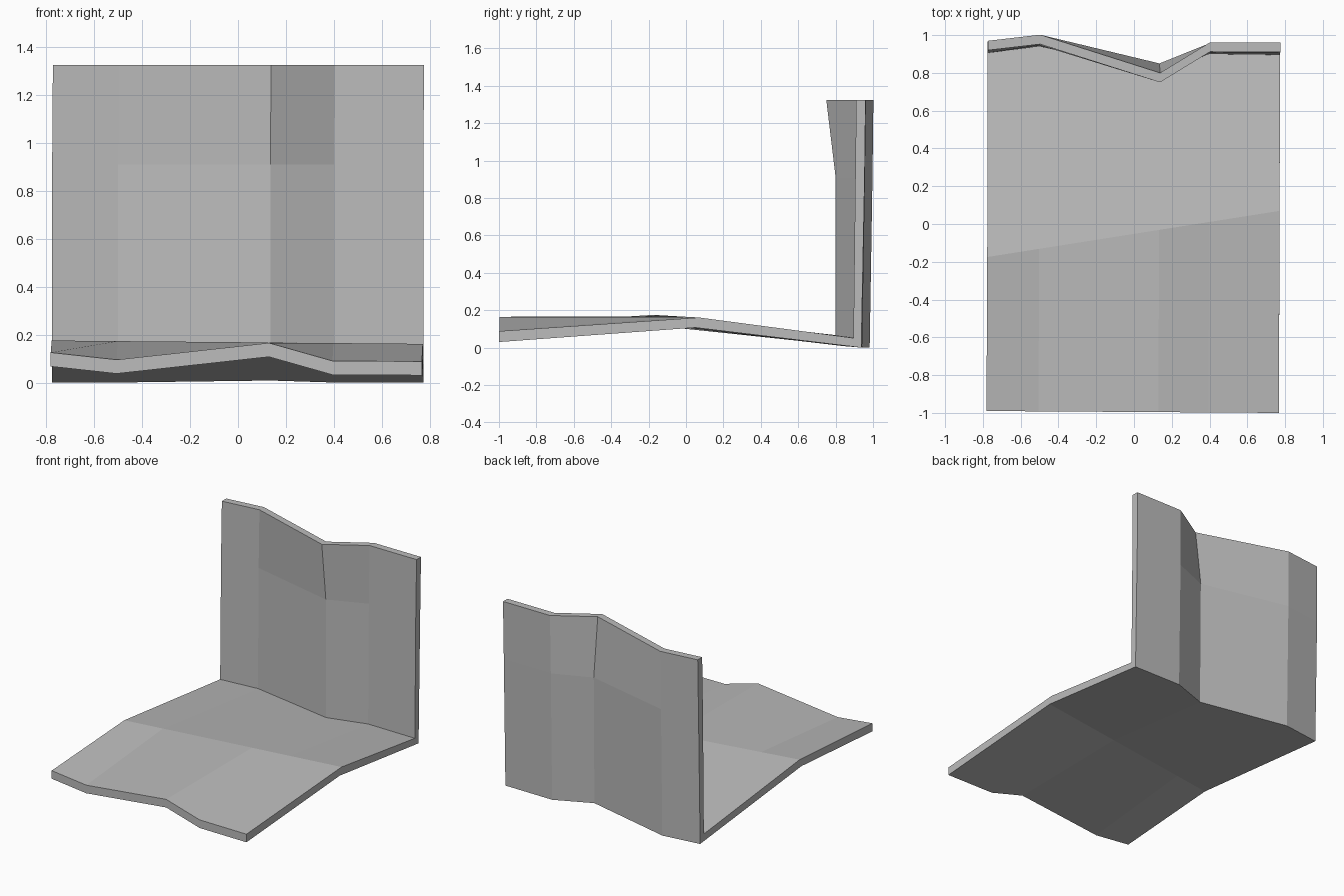
import bpy
import bmesh

cube = bpy.data.objects.get("Cube")
if cube:
    bpy.data.objects.remove(cube, do_unlink=True)

grey = bpy.data.materials.new("plain grey")
grey.use_nodes = True
grey.diffuse_color = (0.5, 0.5, 0.5, 1)
grey.node_tree.nodes["Principled BSDF"].inputs["Base Color"].default_value = (0.5, 0.5, 0.5, 1)

THICK = 0.05
HEIGHT = 1.325
BEND = 0.91   # height where the wall fold starts to lean

# Fold columns: x, floor front height, wall front y at bottom, bend and top
columns = [
    (-0.775, 0.125, 0.905, 0.915, 0.92),
    (-0.50, 0.095, 0.94, 0.947, 0.952),
    (0.135, 0.165, 0.80, 0.80, 0.75),
    (0.40, 0.09, 0.90, 0.907, 0.912),
    (0.773, 0.088, 0.895, 0.905, 0.91),
]


def section(x, front_z, base_y, bend_y, top_y):
    """Closed L-shaped cross-section of the sheet at one fold."""
    t = (x + 0.775) / 1.55
    ridge_y = -0.175 + 0.245 * t
    ridge_z = 0.175 - 0.014 * t
    front_y = -0.99 - 0.01 * t
    corner_z = 0.056 - 0.005 * t + (0.90 - base_y) * 0.13
    drop = THICK + 0.004
    back_z = max(0.0, corner_z - drop - 0.005 + 0.003 * (1 - t))
    return [
        (x - 0.006, front_y, front_z),
        (x - 0.002, ridge_y, ridge_z),
        (x, base_y, corner_z),
        (x, bend_y, BEND),
        (x + 0.003, top_y, HEIGHT),
        (x + 0.003, top_y + THICK, HEIGHT),
        (x, bend_y + THICK, BEND),
        (x, base_y + THICK - 0.008, back_z),
        (x - 0.002, ridge_y - 0.02, ridge_z - drop),
        (x - 0.006, front_y, front_z - 0.058),
    ]


# Folded floor and wall as one sheet
bm = bmesh.new()
rings = [[bm.verts.new(p) for p in section(*c)] for c in columns]
n = len(rings[0])
for a, b in zip(rings, rings[1:]):
    for i in range(n):
        j = (i + 1) % n
        bm.faces.new((a[i], a[j], b[j], b[i]))

# Side edges, one strip of quads each
for ring in (rings[0], rings[-1]):
    for i in range(n // 2 - 1):
        bm.faces.new((ring[i], ring[i + 1], ring[n - 2 - i], ring[n - 1 - i]))
bmesh.ops.recalc_face_normals(bm, faces=bm.faces)

mesh = bpy.data.meshes.new("folded_floor_and_wall")
bm.to_mesh(mesh)
bm.free()
mesh.materials.append(grey)
sheet = bpy.data.objects.new("folded_floor_and_wall", mesh)
bpy.context.collection.objects.link(sheet)
